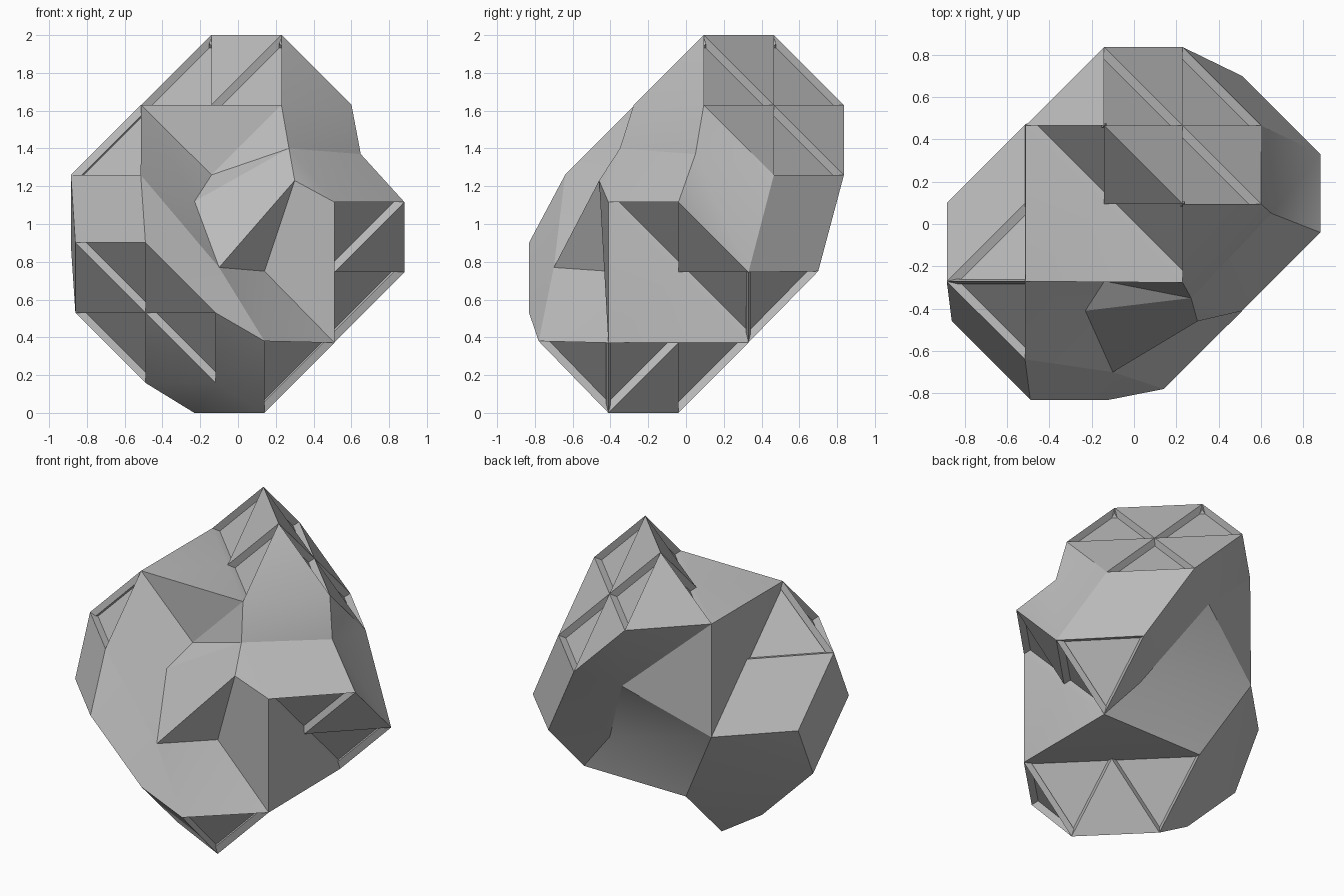
import bpy
import bmesh
import math
from mathutils import Vector

cube = bpy.data.objects.get("Cube")
if cube:
    bpy.data.objects.remove(cube, do_unlink=True)

STEP = 0.371
bm = bmesh.new()
recessed = []


def vert(point):
    """Reuse a nearby vertex so neighbouring patches are welded."""
    point = Vector(point)
    for v in bm.verts:
        if (v.co - point).length < 0.03:
            return v
    return bm.verts.new(point)


def face(*points, recess=False):
    f = bm.faces.new([vert(p) for p in points])
    if recess:
        recessed.append(f)


def facet(centre, signs, sectors, sunk):
    """Diagonal facet: triangles fanned round a centre, some of them sunk."""
    a, b, c = signs
    offsets = [(0, -b, c), (-a, 0, c), (-a, b, 0), (0, b, -c), (a, 0, -c), (a, -b, 0)]
    ring = [Vector(centre) + Vector(o) * STEP for o in offsets]
    for i in sectors:
        face(centre, ring[i], ring[(i + 1) % len(ring)], recess=i in sunk)
    return ring


# Flat diagonal facets
crown_mid = (0.23, 0.465, 1.63)
base_mid = (0.14, -0.04, 0.371)
side_mid = (0.51, -0.04, 0.745)
left_mid = (-0.514, 0.10, 1.26)
brow_mid = (-0.141, 0.094, 1.63)
belly_mid = (-0.49, -0.46, 0.53)
crown = facet(crown_mid, (1, 1, 1), range(6), (1, 3, 5))
base = facet(base_mid, (1, 1, -1), (5, 0, 1), (5, 1))
side = facet(side_mid, (1, -1, -1), (3, 4, 5), (3, 5))
left = facet(left_mid, (-1, 1, 1), (3, 4, 5), (5,))
brow = facet(brow_mid, (-1, -1, 1), (5, 0, 1), (5, 1))
belly = facet(belly_mid, (-1, -1, -1), range(6), (1, 3, 5))

# Corners and hollows between the facets
neck = (-0.515, -0.64, 1.26)
chin = (0.14, -0.78, 0.38)
heel = (0.51, 0.70, 0.75)
cave_low = (0.28, 0.39, 0.65)
cave_high = (-0.01, 0.68, 1.17)
notch_top = (0.30, -0.46, 1.23)
notch_left = (-0.10, -0.70, 0.77)
notch_deep = (0.14, -0.41, 0.75)
valley = (-0.14, -0.27, 1.26)
valley_low = (-0.23, -0.41, 1.12)
rim = (0.27, -0.35, 1.40)
dip = (0.65, 0.05, 1.37)

# Underside
face(base[0], chin, base[5], recess=True)
face(base[5], side[0], base[2], base_mid)
face(base[2], belly[5], belly[0])
face(base[2], belly[0], base[1])
face(base[1], belly[0], belly[1])
face(base[1], belly[1], base[0])
face(belly[1], belly[2], chin)
face(belly[1], chin, base[0])

# Right flank
face(base[5], side[3], side_mid, side[0])
face(side[0], side[5], heel, recess=True)
face(crown[4], crown[3], heel, side[5])
face(crown[0], brow[2], crown[5])
face(brow[2], crown[5], rim)
face(crown[5], dip, rim)
face(dip, side[4], side[3], rim)
face(side[3], notch_top, rim)
for a, b in ((crown[5], crown[4]), (crown[4], side[5]), (side[5], side[4])):
    face(a, b, dip)

# Back hollow
face(crown[3], heel, cave_low, cave_high)
face(heel, side[0], cave_low)
face(side[0], base[2], cave_low)
face(cave_low, base[2], left[3])
face(cave_high, cave_low, left[3])
face(brow[5], cave_high, left[3])
face(crown[2], cave_high, brow[5])
face(crown[3], cave_high, crown[2])

# Top ledge and left flank
face(crown[1], crown[2], brow[5])
face(left[0], brow[2], brow_mid, brow[5])
face(brow[5], left[3], left_mid)
face(brow[5], left_mid, left[0])
face(left[3], left[4], belly[5])
face(left[3], belly[5], base[2])
face(left[5], left[4], belly[5], belly[4])
face(left[5], belly[4], belly[3], neck)
face(left[5], neck, left[0], recess=True)

# Front slope, valley and notch
face(left[0], brow[2], valley)
face(brow[2], valley, rim)
face(valley, valley_low, rim)
face(valley_low, notch_left, notch_top, rim)
face(notch_left, notch_deep, notch_top)
face(notch_top, notch_deep, base[5], side[3])
face(notch_left, belly[2], chin)
face(notch_left, chin, notch_deep)
face(chin, base[5], notch_deep)
face(left[0], valley, valley_low, neck)
face(neck, valley_low, notch_left)
face(neck, notch_left, belly[3])
face(belly[3], notch_left, belly[2])

# Sink the alternate triangles to leave narrow steps
bmesh.ops.recalc_face_normals(bm, faces=bm.faces[:])
bmesh.ops.inset_individual(bm, faces=recessed, thickness=0.028, depth=-0.04)

stone = bpy.data.materials.new("stone grey")
stone.use_nodes = True
stone.diffuse_color = (0.5, 0.5, 0.5, 1)
stone.node_tree.nodes["Principled BSDF"].inputs["Base Color"].default_value = (0.5, 0.5, 0.5, 1)

mesh = bpy.data.meshes.new("rock")
bm.to_mesh(mesh)
bm.free()
mesh.materials.append(stone)
rock = bpy.data.objects.new("rock", mesh)
bpy.context.collection.objects.link(rock)
bpy.context.view_layer.objects.active = rock
rock.select_set(True)
bpy.ops.object.shade_smooth_by_angle(angle=math.radians(20))
